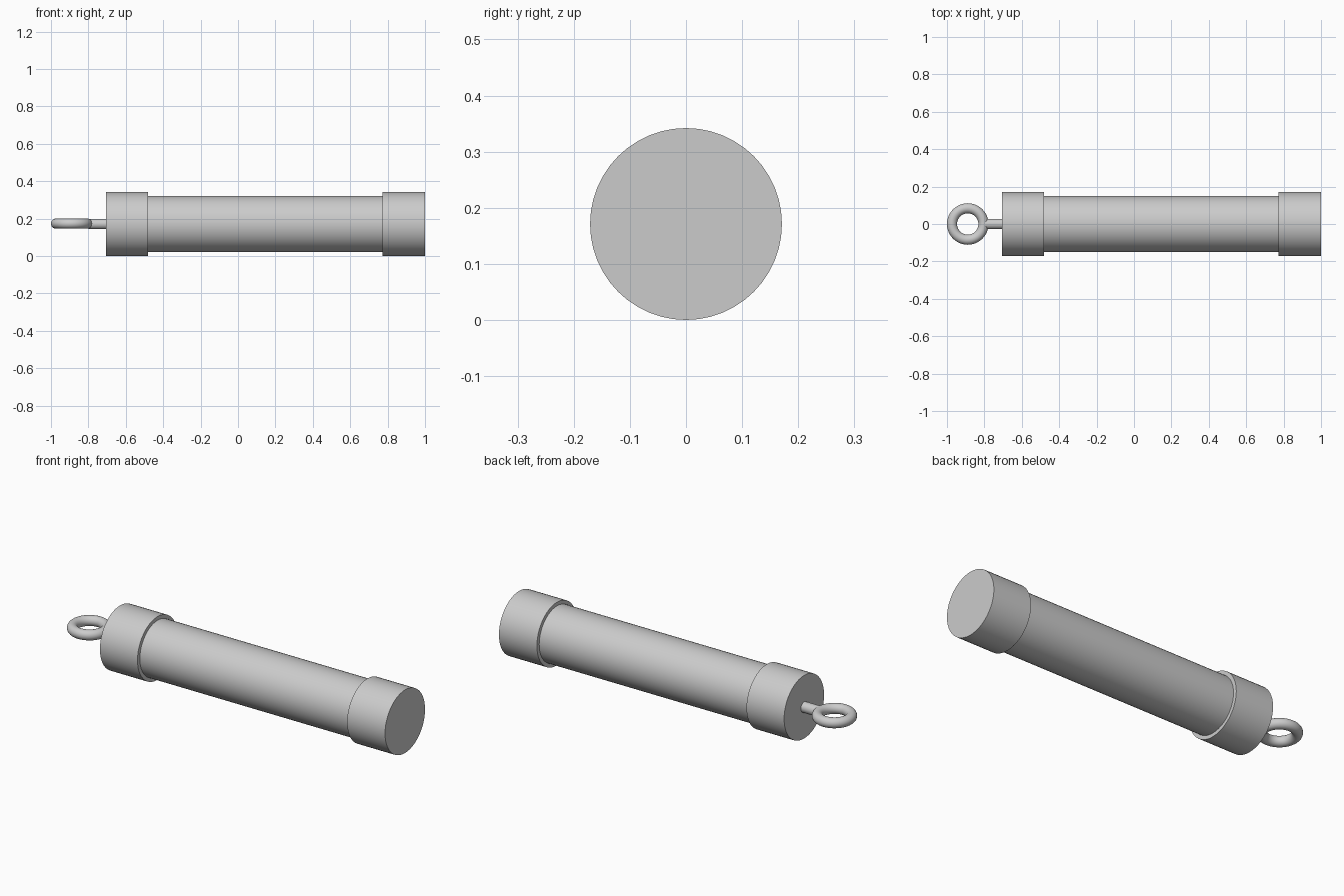
import bpy
import math

cube = bpy.data.objects.get("Cube")
if cube:
    bpy.data.objects.remove(cube, do_unlink=True)

AXIS_Z = 0.171

grey = bpy.data.materials.new("plain_grey")
grey.use_nodes = True
colour = (0.6, 0.6, 0.6, 1)
grey.diffuse_color = colour
grey.node_tree.nodes["Principled BSDF"].inputs["Base Color"].default_value = colour


def finish(name):
    obj = bpy.context.object
    obj.name = name
    obj.data.materials.append(grey)
    bpy.ops.object.shade_smooth_by_angle(angle=math.radians(35))


def rod(name, x0, x1, radius, sides=48):
    """Closed cylinder lying along x."""
    bpy.ops.mesh.primitive_cylinder_add(
        vertices=sides, radius=radius, depth=x1 - x0,
        location=((x0 + x1) / 2, 0, AXIS_Z), rotation=(0, math.pi / 2, 0))
    finish(name)


# Tube with a wider cap on each end
rod("tube", -0.6, 0.9, 0.151)
rod("left_cap", 0.773, 1.0, AXIS_Z)
rod("right_cap", -0.707, -0.482, AXIS_Z)

# Eye bolt: shank and flat-lying ring
rod("eye_shank", -0.8, -0.69, 0.028, 32)
bpy.ops.mesh.primitive_torus_add(
    major_radius=0.084, minor_radius=0.027, major_segments=48, minor_segments=24,
    location=(-0.889, 0, AXIS_Z + 0.002))
finish("eye_ring")
